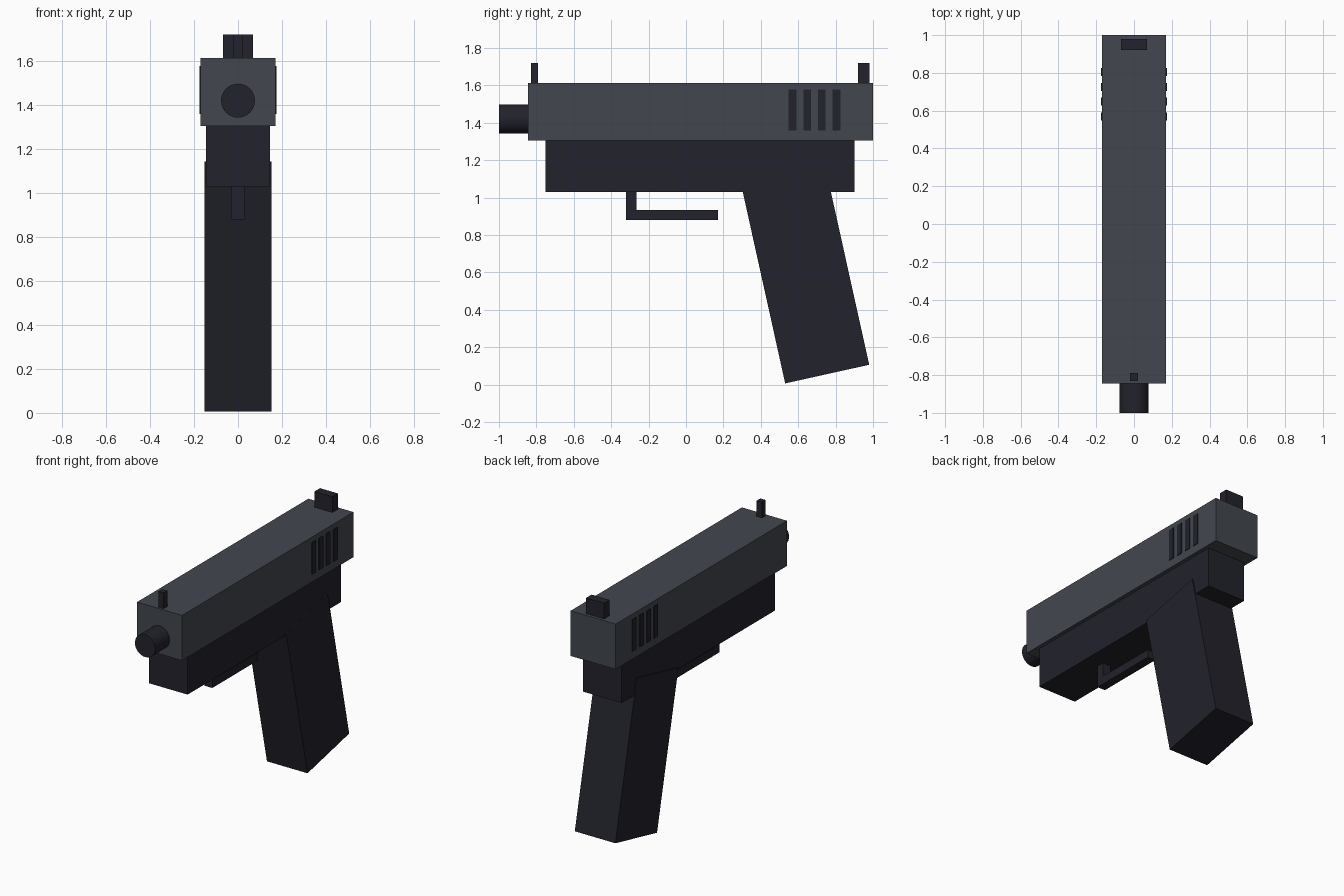
import bpy
import math

default = bpy.data.objects.get("Cube")
if default:
    bpy.data.objects.remove(default, do_unlink=True)


def make_material(name, rgb):
    mat = bpy.data.materials.new(name)
    color = (*rgb, 1.0)
    mat.diffuse_color = color
    mat.use_nodes = True
    mat.node_tree.nodes["Principled BSDF"].inputs["Base Color"].default_value = color
    return mat


steel = make_material("slate steel", (0.055, 0.063, 0.077))
dark = make_material("dark polymer", (0.016, 0.016, 0.025))


def box(name, width, y_range, z_range, mat, x=0.0, tilt=0.0):
    """Box centred on x, spanning the given y and z ranges, tilted about x."""
    (y0, y1), (z0, z1) = y_range, z_range
    bpy.ops.mesh.primitive_cube_add(size=1, location=(x, (y0 + y1) / 2, (z0 + z1) / 2))
    obj = bpy.context.object
    obj.name = name
    obj.scale = (width, y1 - y0, z1 - z0)
    bpy.ops.object.transform_apply(location=False, rotation=False, scale=True)
    obj.rotation_euler.x = tilt
    obj.data.materials.append(mat)
    return obj


# Upper slide and lower frame
box("slide", 0.34, (-0.845, 1.0), (1.305, 1.613), steel)
box("frame", 0.29, (-0.75, 0.9), (1.03, 1.305), dark)

# Raked grip
box("grip", 0.306, (0.41, 0.87), (0.044, 1.106), dark, tilt=math.radians(12.5))

# Barrel end
bpy.ops.mesh.primitive_cylinder_add(
    vertices=32, radius=0.077, depth=0.3,
    location=(0, -0.85, 1.42), rotation=(math.pi / 2, 0, 0))
barrel = bpy.context.object
barrel.name = "barrel"
barrel.data.materials.append(dark)
bpy.ops.object.shade_smooth_by_angle(angle=math.radians(30))

# Sights
box("front_sight", 0.04, (-0.83, -0.79), (1.6, 1.72), dark)
box("rear_sight", 0.136, (0.92, 0.98), (1.6, 1.72), dark)

# Open trigger guard
box("guard_post", 0.06, (-0.32, -0.265), (0.9, 1.04), dark)
box("guard_bar", 0.06, (-0.32, 0.17), (0.88, 0.935), dark)

# Raised grip ribs on both sides of the slide
for side, sign in (("left", 1), ("right", -1)):
    for i in range(4):
        y = 0.57 + i * 0.078
        box(f"{side}_rib_{i + 1}", 0.009, (y - 0.021, y + 0.021), (1.36, 1.578),
            dark, x=sign * 0.1705)
